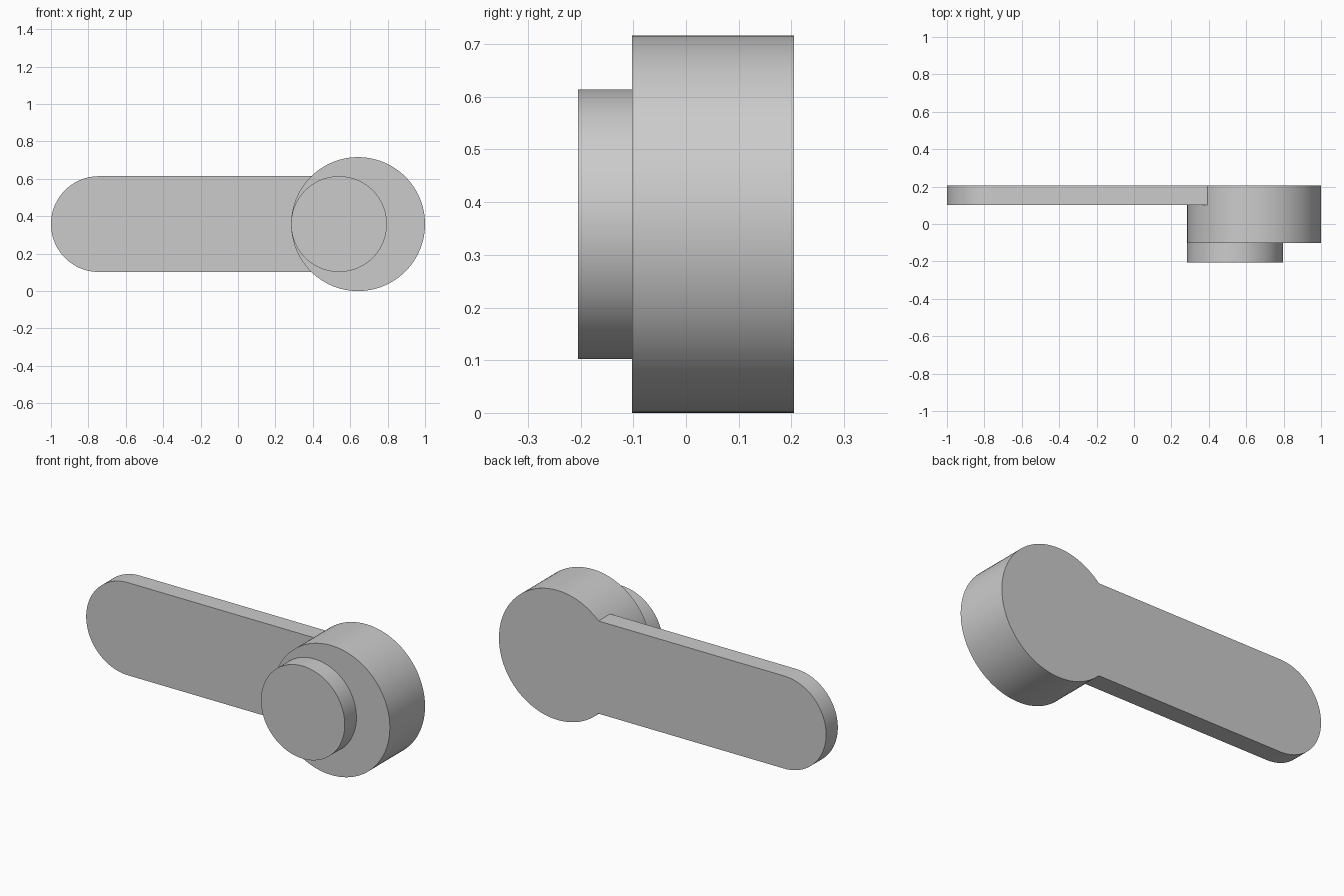
import bpy, bmesh
from math import sin, cos, pi, radians

cube = bpy.data.objects.get("Cube")
if cube:
    bpy.data.objects.remove(cube, do_unlink=True)

# One grey for the whole model
grey = bpy.data.materials.new("light_grey")
grey.use_nodes = True
colour = (0.6, 0.6, 0.6, 1)
grey.diffuse_color = colour
bsdf = next(n for n in grey.node_tree.nodes if n.type == "BSDF_PRINCIPLED")
bsdf.inputs["Base Color"].default_value = colour

MID_Z = 0.358
FRONT, STEP = 0.205, 0.1025     # depth of outer faces and of the shoulders
HUB_X, HUB_R = 0.642, 0.358
ARM_R = 0.256


def arc(cx, r, start, end, steps):
    """Points (x, z) on an arc about the centre line."""
    return [(cx + r * cos(start + (end - start) * i / steps),
             MID_Z + r * sin(start + (end - start) * i / steps))
            for i in range(steps + 1)]


def circle(cx, r):
    return arc(cx, r, 0, 2 * pi, 96)[:-1]


def extrude(name, outline, y0, y1):
    """Solid made by pushing an x-z outline from y0 to y1."""
    bm = bmesh.new()
    face = bm.faces.new([bm.verts.new((x, y0, z)) for x, z in outline])
    result = bmesh.ops.extrude_face_region(bm, geom=[face])
    moved = [v for v in result["geom"] if isinstance(v, bmesh.types.BMVert)]
    bmesh.ops.translate(bm, verts=moved, vec=(0, y1 - y0, 0))
    bmesh.ops.recalc_face_normals(bm, faces=bm.faces[:])
    mesh = bpy.data.meshes.new(name)
    bm.to_mesh(mesh)
    bm.free()
    mesh.materials.append(grey)
    obj = bpy.data.objects.new(name, mesh)
    bpy.context.collection.objects.link(obj)
    return obj


def activate(obj):
    bpy.ops.object.select_all(action="DESELECT")
    obj.select_set(True)
    bpy.context.view_layer.objects.active = obj


# Thick round hub, with the flat round-ended arm merged flush at the back
body = extrude("hub_and_arm", circle(HUB_X, HUB_R), -STEP, FRONT)
arm_outline = arc(-1 + ARM_R, ARM_R, pi / 2, 3 * pi / 2, 48)
arm_outline += [(HUB_X, MID_Z - ARM_R), (HUB_X, MID_Z + ARM_R)]
arm = extrude("arm", arm_outline, STEP, FRONT)
union = body.modifiers.new("join_arm", "BOOLEAN")
union.operation = "UNION"
union.solver = "EXACT"
union.object = arm
activate(body)
bpy.ops.object.modifier_apply(modifier=union.name)
bpy.data.objects.remove(arm, do_unlink=True)

# Smaller boss on the front, flush with the hub's inner side
boss = extrude("front_boss", circle(HUB_X - HUB_R + ARM_R, ARM_R), -FRONT, -STEP)

for part in (body, boss):
    activate(part)
    bpy.ops.object.shade_smooth_by_angle(angle=radians(30))
